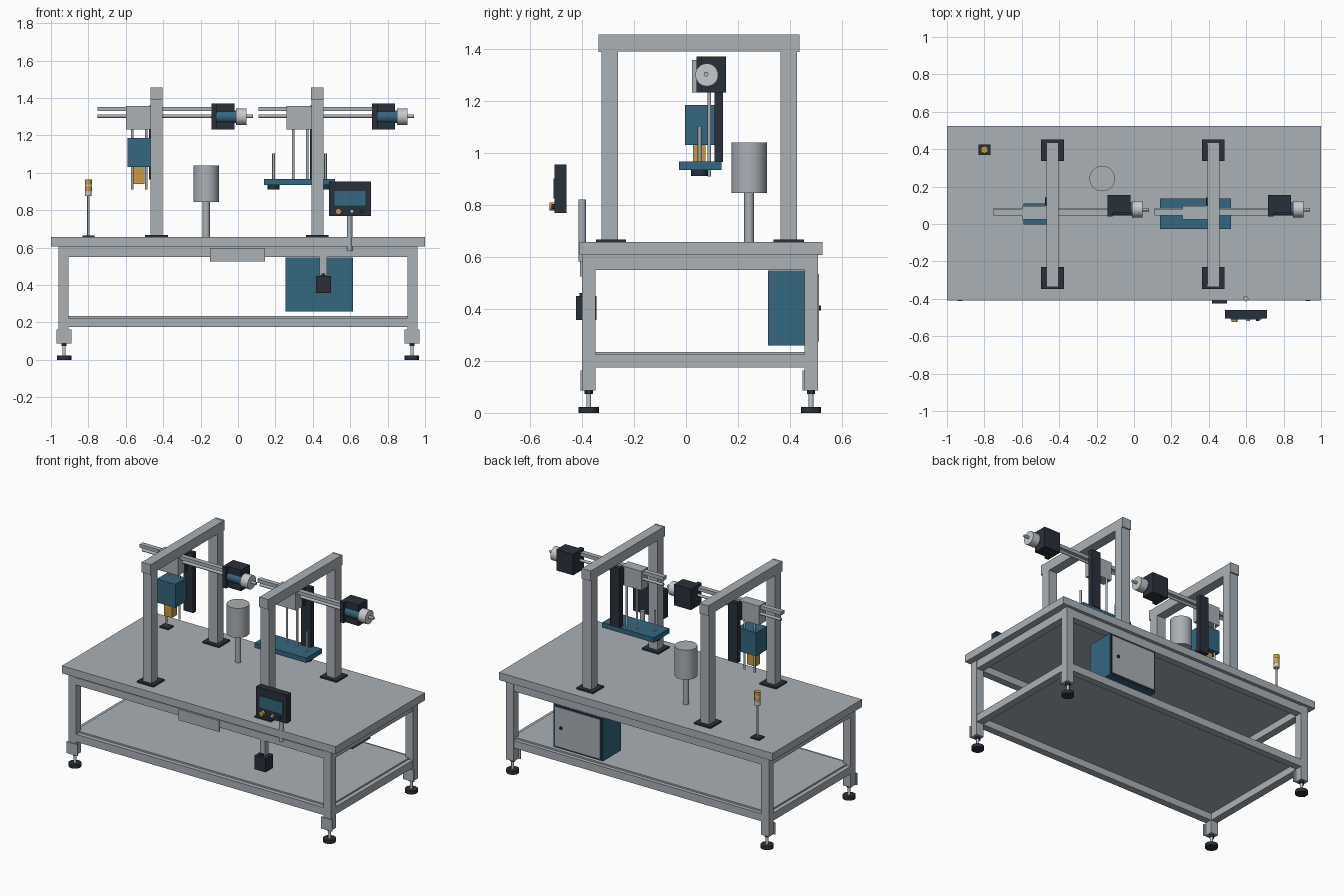
import bpy, math
from mathutils import Vector


def material(name, rgb):
    m = bpy.data.materials.new(name)
    m.diffuse_color = (*rgb, 1)
    return m


GREY = material("frame_grey", (0.40, 0.44, 0.47))
PALE = material("pale_metal", (0.56, 0.59, 0.61))
DARK = material("dark_charcoal", (0.022, 0.029, 0.043))
BLUE = material("petrol_blue", (0.034, 0.135, 0.215))
AMBER = material("amber", (0.60, 0.33, 0.05))


def finish(ob, name, mat):
    ob.name = name
    ob.data.materials.append(mat)
    return ob


def box(name, x, y, z, mat):
    """Box from (min, max) ranges."""
    bpy.ops.mesh.primitive_cube_add(size=1)
    ob = bpy.context.object
    for v in ob.data.vertices:
        v.co = [lo + (c + 0.5) * (hi - lo) for c, (lo, hi) in zip(v.co, (x, y, z))]
    return finish(ob, name, mat)


def rod(name, a, b, r, mat, n=24):
    """Cylinder between two points."""
    a, b = Vector(a), Vector(b)
    d = b - a
    bpy.ops.mesh.primitive_cylinder_add(vertices=n, radius=r, depth=d.length,
                                        location=(a + b) / 2,
                                        rotation=d.to_track_quat('Z', 'Y').to_euler())
    ob = bpy.context.object
    bpy.ops.object.shade_smooth_by_angle(angle=math.radians(35))
    return finish(ob, name, mat)


# Table top and lower shelf
box("table_top", (-1, 1), (-0.41, 0.525), (0.607, 0.657), GREY)
box("sub_top", (-0.955, 0.955), (-0.395, 0.502), (0.597, 0.608), GREY)
box("lower_shelf", (-0.93, 0.93), (-0.37, 0.48), (0.222, 0.235), GREY)

# Frame rails
for tag, z in (("upper", (0.55, 0.598)), ("lower", (0.175, 0.225))):
    for side, y in (("front", (-0.398, -0.35)), ("back", (0.457, 0.505))):
        box(f"{tag}_{side}_rail", (-0.91, 0.91), y, z, GREY)
    for side, s in (("left", -1), ("right", 1)):
        box(f"{tag}_{side}_rail", sorted((s * 0.908, s * 0.958)), (-0.36, 0.47), z, GREY)

# Legs with brackets and levelling feet
for s in (-1, 1):
    for y0 in (-0.4, 0.455):
        x, y = s * 0.93, y0 + 0.026
        box("leg", sorted((s * 0.905, s * 0.96)), (y0, y0 + 0.052), (0.087, 0.608), GREY)
        box("leg_bracket", (x - 0.04, x + 0.04), (y0 - 0.006, y0 + 0.003), (0.087, 0.163), GREY)
        rod("foot_pad", (x, y, 0), (x, y, 0.023), 0.039, DARK)
        rod("foot_stem", (x, y, 0.02), (x, y, 0.09), 0.009, PALE, 16)
        rod("foot_nut", (x, y, 0.073), (x, y, 0.087), 0.016, DARK, 6)

# Two gantries, each with a slide, carriage, column and motor
DX = 0.86
for i in range(2):
    d = i * DX

    def X(lo, hi):
        return (lo + d, hi + d)

    for y0, p0 in ((-0.325, -0.347), (0.363, 0.337)):
        box("gantry_post", X(-0.468, -0.404), (y0, y0 + 0.064), (0.66, 1.392), GREY)
        box("post_base", X(-0.497, -0.375), (p0, p0 + 0.116), (0.656, 0.667), DARK)
    box("gantry_beam", X(-0.468, -0.404), (-0.325, 0.425), (1.39, 1.455), GREY)
    for y in ((-0.337, -0.324), (0.424, 0.437)):
        box("beam_end_cap", X(-0.469, -0.403), y, (1.389, 1.456), GREY)

    box("slide_rail", X(-0.75, -0.13), (0.045, 0.077), (1.33, 1.353), GREY)
    rod("slide_shaft", (-0.75 + d, 0.077, 1.303), (0.08 + d, 0.077, 1.303), 0.009, GREY, 16)
    box("carriage", X(-0.60, -0.455), (0.024, 0.095), (1.232, 1.358), GREY)
    box("carriage_column", X(-0.475, -0.405), (0.11, 0.142), (0.965, 1.36), DARK)
    box("column_mount", X(-0.475, -0.445), (0.09, 0.112), (1.24, 1.35), DARK)

    # Drive motor
    box("motor_housing", X(-0.118, -0.02), (0.06, 0.154), (1.232, 1.37), DARK)
    box("motor_flange", X(-0.143, -0.115), (0.04, 0.154), (1.232, 1.37), DARK)
    rod("motor_body", (-0.115 + d, 0.08, 1.3), (0.002 + d, 0.08, 1.3), 0.034, BLUE, 32)
    rod("motor_cap", (-0.01 + d, 0.08, 1.3), (0.045 + d, 0.08, 1.3), 0.044, PALE, 32)

    # Guide rods down to the tool
    for x in (-0.565, -0.49):
        rod("guide_rod", (x + d, 0.09, 0.91 if i == 0 else 0.95), (x + d, 0.09, 1.24),
            0.007, GREY, 16)

# Left tool: blue head with amber nozzle
box("tool_head", (-0.59, -0.455), (-0.004, 0.11), (1.03, 1.185), BLUE)
box("tool_nozzle", (-0.56, -0.50), (0.026, 0.075), (0.94, 1.032), AMBER)

# Right tool: gripper plate with pins and pads
box("gripper_plate", (0.14, 0.518), (-0.027, 0.137), (0.935, 0.967), BLUE)
for x in (0.19, 0.468):
    rod("gripper_pin", (x, 0.052, 0.92), (x, 0.052, 1.104), 0.007, GREY, 16)
    rod("gripper_pad", (x, 0.052, 0.912), (x, 0.052, 0.936), 0.032, DARK)

# Tank on a stem
rod("tank_stem", (-0.17, 0.243, 0.65), (-0.17, 0.243, 0.85), 0.019, GREY)
rod("tank", (-0.17, 0.243, 0.845), (-0.17, 0.243, 1.04), 0.068, GREY, 48)

# Signal tower
box("signal_base", (-0.832, -0.768), (0.369, 0.425), (0.656, 0.666), DARK)
rod("signal_pole", (-0.8, 0.397, 0.66), (-0.8, 0.397, 0.88), 0.006, GREY, 16)
for lo, hi, r, m in ((0.875, 0.902, 0.018, PALE), (0.902, 0.928, 0.019, AMBER),
                     (0.928, 0.938, 0.018, PALE), (0.938, 0.965, 0.019, AMBER)):
    rod("signal_segment", (-0.8, 0.397, lo), (-0.8, 0.397, hi), r, m)

# Operator panel with screen, buttons and support pole
box("panel_housing", (0.487, 0.71), (-0.506, -0.459), (0.768, 0.955), DARK)
box("panel_screen", (0.515, 0.683), (-0.510, -0.504), (0.825, 0.902), BLUE)
for x, r, m in ((0.537, 0.016, AMBER), (0.609, 0.010, PALE), (0.662, 0.010, DARK)):
    rod("panel_button", (x, -0.525 if m is AMBER else -0.518, 0.794),
        (x, -0.50, 0.794), r, m)
rod("panel_pole", (0.597, -0.399, 0.583), (0.597, -0.399, 0.82), 0.0145, GREY)

# Front name-free plate and hanging switch box
box("front_plate", (-0.15, 0.145), (-0.408, -0.397), (0.525, 0.598), GREY)
box("switch_hanger", (0.436, 0.475), (-0.395, -0.36), (0.45, 0.555), GREY)
box("switch_box", (0.417, 0.498), (-0.424, -0.345), (0.358, 0.449), DARK)
box("switch_nib", (0.446, 0.466), (-0.41, -0.39), (0.447, 0.461), DARK)

# Control cabinet with back door
box("cabinet", (0.255, 0.615), (0.315, 0.503), (0.26, 0.548), BLUE)
box("cabinet_seal", (0.262, 0.608), (0.50, 0.506), (0.266, 0.542), DARK)
box("cabinet_door", (0.27, 0.60), (0.504, 0.511), (0.275, 0.534), GREY)
rod("door_knob", (0.555, 0.508, 0.403), (0.555, 0.519, 0.403), 0.01, DARK, 16)
